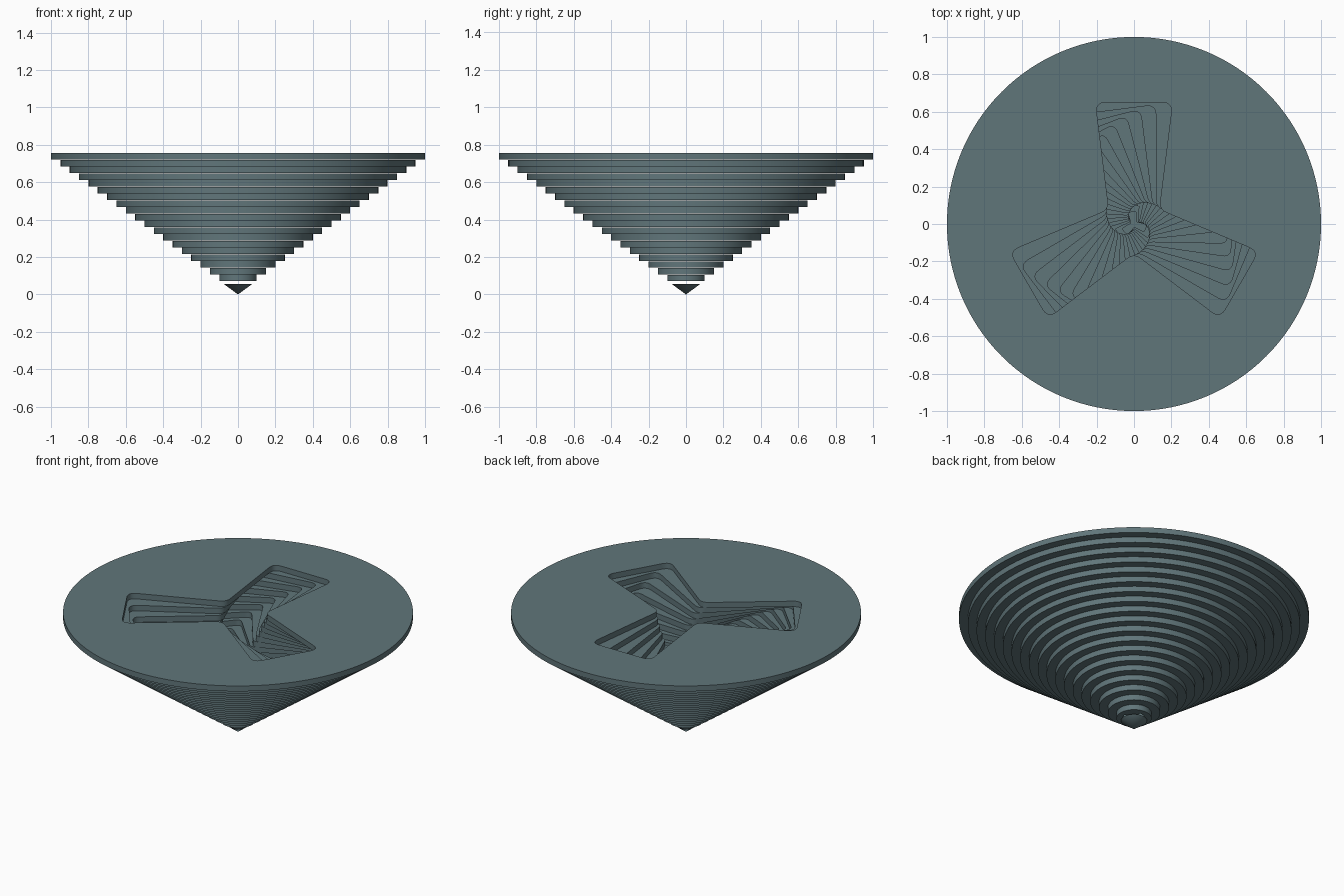
import bpy, bmesh, math
from mathutils import Vector, Matrix

cube = bpy.data.objects.get("Cube")
if cube:
    bpy.data.objects.remove(cube, do_unlink=True)

LAYERS = 19          # stacked discs
TOP = 0.755
PITCH = 0.0361       # height from one disc to the next
THICK = 0.0345
TWIST = math.radians(7.2)
SEGMENTS = 128

slate = bpy.data.materials.new("slate_grey")
slate.use_nodes = True
colour = (0.118, 0.18, 0.195, 1)
slate.diffuse_color = colour
slate.node_tree.nodes["Principled BSDF"].inputs["Base Color"].default_value = colour


def rounded(corners, steps=6):
    """Round each (point, cut length) corner of a closed outline."""
    out = []
    n = len(corners)
    for i, (p, cut) in enumerate(corners):
        a = p + (corners[i - 1][0] - p).normalized() * cut
        b = p + (corners[(i + 1) % n][0] - p).normalized() * cut
        for k in range(steps + 1):
            t = k / steps
            out.append(a * (1 - t) ** 2 + p * 2 * t * (1 - t) + b * t * t)
    return out


def three_arm_outline():
    """Three flared arms meeting at rounded notches."""
    corners = []
    for arm in range(3):
        turn = Matrix.Rotation(math.radians(120 * arm), 2)
        notch = Vector((math.cos(math.radians(30)), math.sin(math.radians(30)))) * 0.155
        for p, cut in ((notch, 0.045), (Vector((0.206, 0.65)), 0.056),
                       (Vector((-0.206, 0.65)), 0.056)):
            corners.append((turn @ p, cut))
    return rounded(corners)


def finish(bm, name):
    bmesh.ops.recalc_face_normals(bm, faces=bm.faces[:])
    mesh = bpy.data.meshes.new(name)
    bm.to_mesh(mesh)
    bm.free()
    mesh.materials.append(slate)
    obj = bpy.data.objects.new(name, mesh)
    bpy.context.collection.objects.link(obj)
    bpy.ops.object.select_all(action='DESELECT')
    obj.select_set(True)
    bpy.context.view_layer.objects.active = obj
    bpy.ops.object.shade_smooth_by_angle(angle=math.radians(30))
    return obj


def add_loop(bm, points, z):
    verts = [bm.verts.new((p[0], p[1], z)) for p in points]
    return [bm.edges.new((v, verts[(i + 1) % len(verts)])) for i, v in enumerate(verts)]


hole = three_arm_outline()
circle = [Vector((math.cos(2 * math.pi * i / SEGMENTS), math.sin(2 * math.pi * i / SEGMENTS)))
          for i in range(SEGMENTS)]

# Stepped discs, each smaller and twisted further than the one above
for layer in range(LAYERS):
    size = 1 - 0.05 * layer
    turn = Matrix.Rotation(TWIST * layer, 2)
    z = TOP - PITCH * layer - THICK
    bm = bmesh.new()
    edges = add_loop(bm, [p * size for p in circle], z)
    edges += add_loop(bm, [turn @ p * size for p in hole], z)
    bmesh.ops.triangle_fill(bm, edges=edges, use_beauty=True, use_dissolve=False)
    ext = bmesh.ops.extrude_face_region(bm, geom=bm.faces[:], use_keep_orig=True)
    moved = [g for g in ext["geom"] if isinstance(g, bmesh.types.BMVert)]
    bmesh.ops.translate(bm, verts=moved, vec=(0, 0, THICK))
    finish(bm, f"disc_{layer + 1:02d}")

# Pointed tip below the smallest disc
bm = bmesh.new()
bmesh.ops.create_cone(bm, cap_ends=True, segments=48, radius1=0, radius2=0.075, depth=0.055,
                      matrix=Matrix.Translation((0, 0, 0.0275)))
bmesh.ops.remove_doubles(bm, verts=bm.verts[:], dist=1e-5)
finish(bm, "tip_cone")
